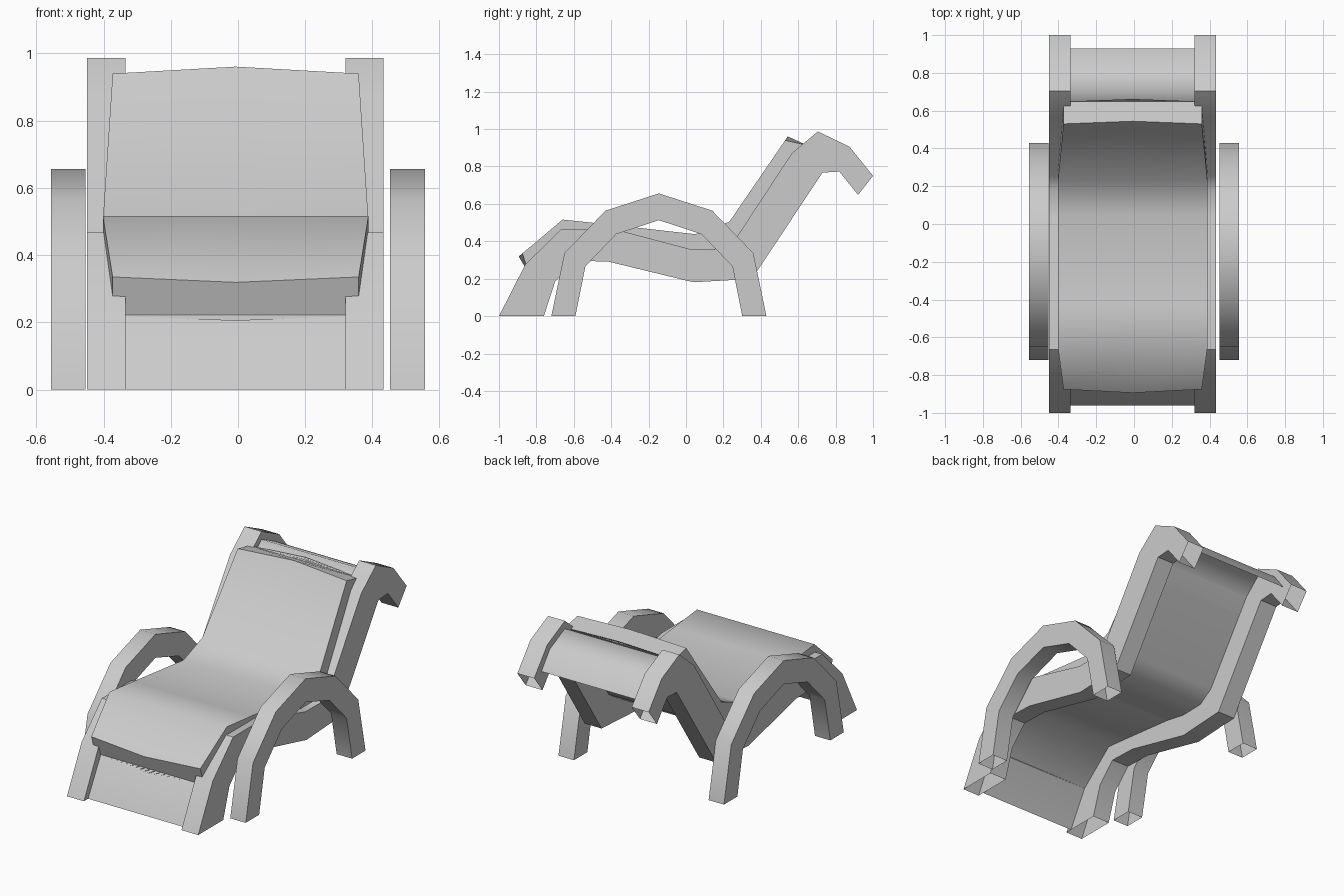
import bpy, bmesh, math
from mathutils import Vector

cube = bpy.data.objects.get("Cube")
if cube:
    bpy.data.objects.remove(cube, do_unlink=True)

grey = bpy.data.materials.new("light_grey")
grey.use_nodes = True
grey.diffuse_color = (0.6, 0.6, 0.6, 1)
grey.node_tree.nodes["Principled BSDF"].inputs["Base Color"].default_value = (0.6, 0.6, 0.6, 1)


def finish(name, bm, smooth=40, closed=True):
    """Turn a bmesh into a shaded object."""
    if closed:
        bmesh.ops.recalc_face_normals(bm, faces=bm.faces)
    mesh = bpy.data.meshes.new(name)
    bm.to_mesh(mesh)
    bm.free()
    mesh.materials.append(grey)
    obj = bpy.data.objects.new(name, mesh)
    bpy.context.collection.objects.link(obj)
    bpy.ops.object.select_all(action='DESELECT')
    obj.select_set(True)
    bpy.context.view_layer.objects.active = obj
    bpy.ops.object.shade_smooth_by_angle(angle=math.radians(smooth))


def loft(bm, rings, wrap=True, caps=False):
    """Bridge a list of point rings with quads."""
    rows = [[bm.verts.new(p) for p in ring] for ring in rings]
    n = len(rows[0])
    for a, b in zip(rows, rows[1:]):
        for i in range(n if wrap else n - 1):
            j = (i + 1) % n
            bm.faces.new((a[i], a[j], b[j], b[i]))
    if caps:
        bm.faces.new(rows[0])
        bm.faces.new(rows[-1])


def bent_beam(name, outer, inner, x0, x1):
    """Square tube with open ends following two side outlines."""
    bm = bmesh.new()
    loft(bm, [[(x0, *o), (x1, *o), (x1, *i), (x0, *i)] for o, i in zip(outer, inner)])
    finish(name, bm)


# Side frames: foot, seat rail, back rail and hooked head
frame_outer = [(-1, 0), (-.86, .275), (-.665, .467), (-.39, .467), (.03, .356), (.18, .355),
               (.255, .398), (.565, .87), (.705, .987), (.874, .906), (1, .75)]
frame_inner = [(-.76, 0), (-.70, .184), (-.59, .297), (-.414, .291), (.04, .181), (.25, .193),
               (.352, .198), (.73, .767), (.775, .77), (.82, .773), (.92, .648)]
bent_beam("right_frame", frame_outer, frame_inner, -.449, -.335)
bent_beam("left_frame", frame_outer, frame_inner, .32, .433)

# Arched armrests, symmetric front to back
mid = -.145
half_outer = [(.575, 0), (.505, .337), (.285, .564), (0, .656)]
half_inner = [(.446, 0), (.393, .266), (.228, .438), (0, .513)]


def arch(half):
    return [(mid - y, z) for y, z in half] + [(mid + y, z) for y, z in half[-2::-1]]


for name, x0, x1 in (("right_armrest", -.556, -.453), ("left_armrest", .452, .556)):
    bent_beam(name, arch(half_outer), arch(half_inner), x0, x1)

# Thin sling sheet between the frames
sling = [(-.96, 0), (-.836, .225), (-.645, .415), (-.4, .40), (.04, .315), (.19, .318),
         (.285, .38), (.60, .845), (.705, .94), (.85, .87), (.93, .765)]
bm = bmesh.new()
loft(bm, [[(-.335, *p), (.32, *p)] for p in sling], wrap=False)
finish("sling_sheet", bm, smooth=80, closed=False)

# Cushion: even thickness, splayed tapered ends with a slight point in the middle
path = [Vector(p) for p in ((-.875, .335), (-.66, .516), (-.43, .492), (.05, .438),
                            (.232, .505), (.53, .94))]
half_width = [.366, .395, .395, .395, .395, .366]
centre, thick, point, splay = -.007, .112, .025, .045
rings = []
last = len(path) - 1
for k, (p, w) in enumerate(zip(path, half_width)):
    before = (p - path[max(k - 1, 0)]).normalized()
    after = (path[min(k + 1, last)] - p).normalized()
    along = (before + after).normalized()
    miter = along.dot(after if k < last else before)
    end = along * (-1 if k == 0 else 1 if k == last else 0)
    push = end * point
    drop = Vector((along.y, -along.x)) * thick / miter + end * splay
    rings.append([(centre - w, *p), (centre, *(p + push)), (centre + w, *p),
                  (centre + w, *(p + drop)), (centre, *(p + drop + push)), (centre - w, *(p + drop))])
bm = bmesh.new()
loft(bm, rings, caps=True)
finish("cushion", bm, smooth=60)
